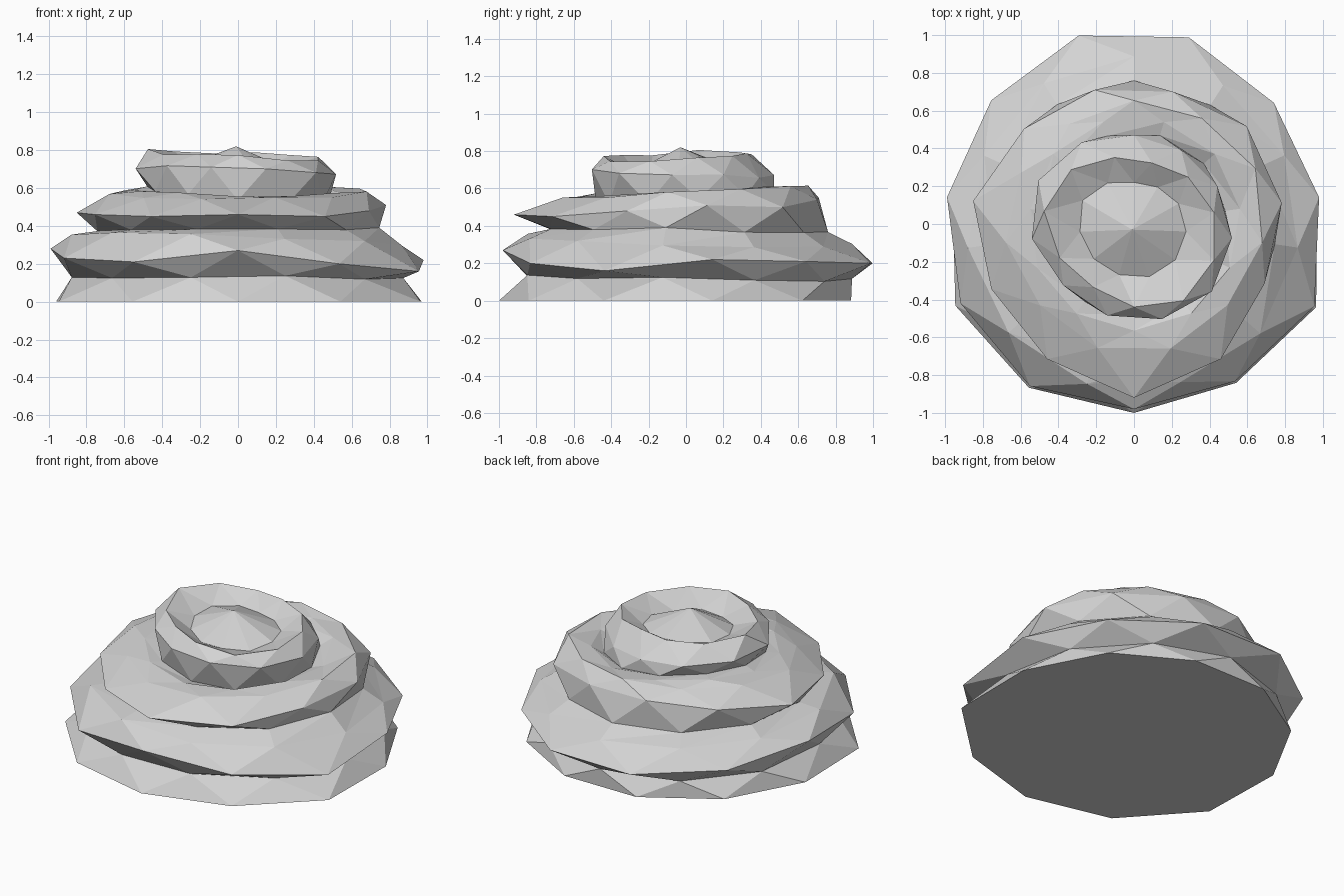
import bpy, math, random

if "Cube" in bpy.data.objects:
    bpy.data.objects.remove(bpy.data.objects["Cube"])

random.seed(4)
SIDES = 11
STEP = 2 * math.pi / SIDES

stone = bpy.data.materials.new("light grey")
stone.diffuse_color = (0.65, 0.65, 0.65, 1)
stone.use_nodes = True
stone.node_tree.nodes["Principled BSDF"].inputs["Base Color"].default_value = stone.diffuse_color


def corner(value, k):
    return value[k] if isinstance(value, tuple) else value


def loop(shift, radii, z, tilt_x=0, tilt_y=0, rough=0.0):
    """Uneven tilted loop, from the front counter-clockwise.
    shift 1 turns it half a step; radii and z may be given per corner."""
    points = []
    for k in range(SIDES):
        a = -math.pi / 2 + (k + 0.5 * shift) * STEP
        r = corner(radii, k) * (1 + random.uniform(-rough, rough))
        c, s = math.cos(a), math.sin(a)
        height = corner(z, k) + tilt_x * c + tilt_y * s + random.uniform(-rough, rough)
        points.append((r * c, r * s, height))
    return shift, points


# Outlines and wavy heights of the main edges
GROUND = (1.0, 1.0, 1.06, 0.98, 0.95, 0.92, 0.92, 0.93, 0.97, 1.04, 1.03)
LOW_RIM = (0.98, 0.99, 1.05, 0.99, 0.98, 1.03, 1.04, 1.0, 1.0, 1.01, 1.02)
LOW_RIM_Z = (0.27, 0.20, 0.16, 0.22, 0.21, 0.20, 0.20, 0.22, 0.28, 0.23, 0.21)
MID_RIM = (0.92, 0.85, 0.76, 0.79, 0.79, 0.73, 0.74, 0.77, 0.86, 0.83, 0.85)
MID_RIM_Z = (0.46, 0.45, 0.48, 0.51, 0.50, 0.54, 0.55, 0.51, 0.47, 0.46, 0.45)
MID_TOP = (0.69, 0.66, 0.68, 0.70, 0.66, 0.65, 0.63, 0.66, 0.68, 0.66, 0.68)
CROWN_RIM = (0.52, 0.55, 0.52, 0.49, 0.46, 0.47, 0.51, 0.56, 0.54, 0.50, 0.50)
CROWN_LIP = (0.44, 0.48, 0.46, 0.43, 0.38, 0.34, 0.37, 0.44, 0.48, 0.43, 0.40)
WELL = (0.29, 0.29, 0.28, 0.26, 0.23, 0.22, 0.26, 0.30, 0.29, 0.28, 0.28)

rings = [
    loop(0, GROUND, 0.00),
    loop(1, 0.88, 0.12, 0.00, -0.01, 0.01),      # lower waist
    loop(0, LOW_RIM, LOW_RIM_Z),
    loop(1, 0.88, 0.32, -0.025, -0.025, 0.01),   # lower petal top
    loop(1, 0.755, 0.38, 0.00, -0.01, 0.01),     # middle waist
    loop(0, MID_RIM, MID_RIM_Z),
    loop(1, MID_TOP, 0.575, 0.01, 0.035, 0.01),
    loop(0, 0.56, 0.585, -0.01, 0.03, 0.012),    # middle shoulder
    loop(0, 0.485, 0.57, -0.035, 0.025, 0.01),   # crown waist
    loop(1, CROWN_RIM, 0.69, -0.02, -0.015, 0.012),
    loop(0, CROWN_LIP, 0.775, -0.02, 0.01, 0.012),
    loop(1, WELL, 0.70, -0.01, 0.01, 0.01),
]


def layer(name, first, last, floor=False, tip=None):
    """Triangulated band through loops first..last, with optional ends."""
    verts = [p for _, points in rings[first:last + 1] for p in points]
    faces = []
    for level in range(last - first):
        lo, up = level * SIDES, (level + 1) * SIDES
        low_shift, up_shift = rings[first + level][0], rings[first + level + 1][0]
        for k in range(SIDES):
            n = (k + 1) % SIDES
            if low_shift < up_shift:
                faces += [(lo + k, lo + n, up + k), (up + k, lo + n, up + n)]
            else:
                faces += [(lo + k, lo + n, up + n), (up + k, lo + k, up + n)]
    if floor:
        faces.append(tuple(reversed(range(SIDES))))
    if tip:
        top = len(verts)
        start = top - SIDES
        verts.append(tip)
        faces += [(start + k, start + (k + 1) % SIDES, top) for k in range(SIDES)]
    mesh = bpy.data.meshes.new(name)
    mesh.from_pydata(verts, [], faces)
    mesh.materials.append(stone)
    mesh.update()
    bpy.context.collection.objects.link(bpy.data.objects.new(name, mesh))


layer("base_skirt", 0, 1, floor=True)
layer("lower_petals", 1, 4)
layer("middle_petals", 4, 8)
layer("crown_petals", 8, 11)
layer("centre_bud", 11, 11, tip=(-0.01, -0.03, 0.82))
